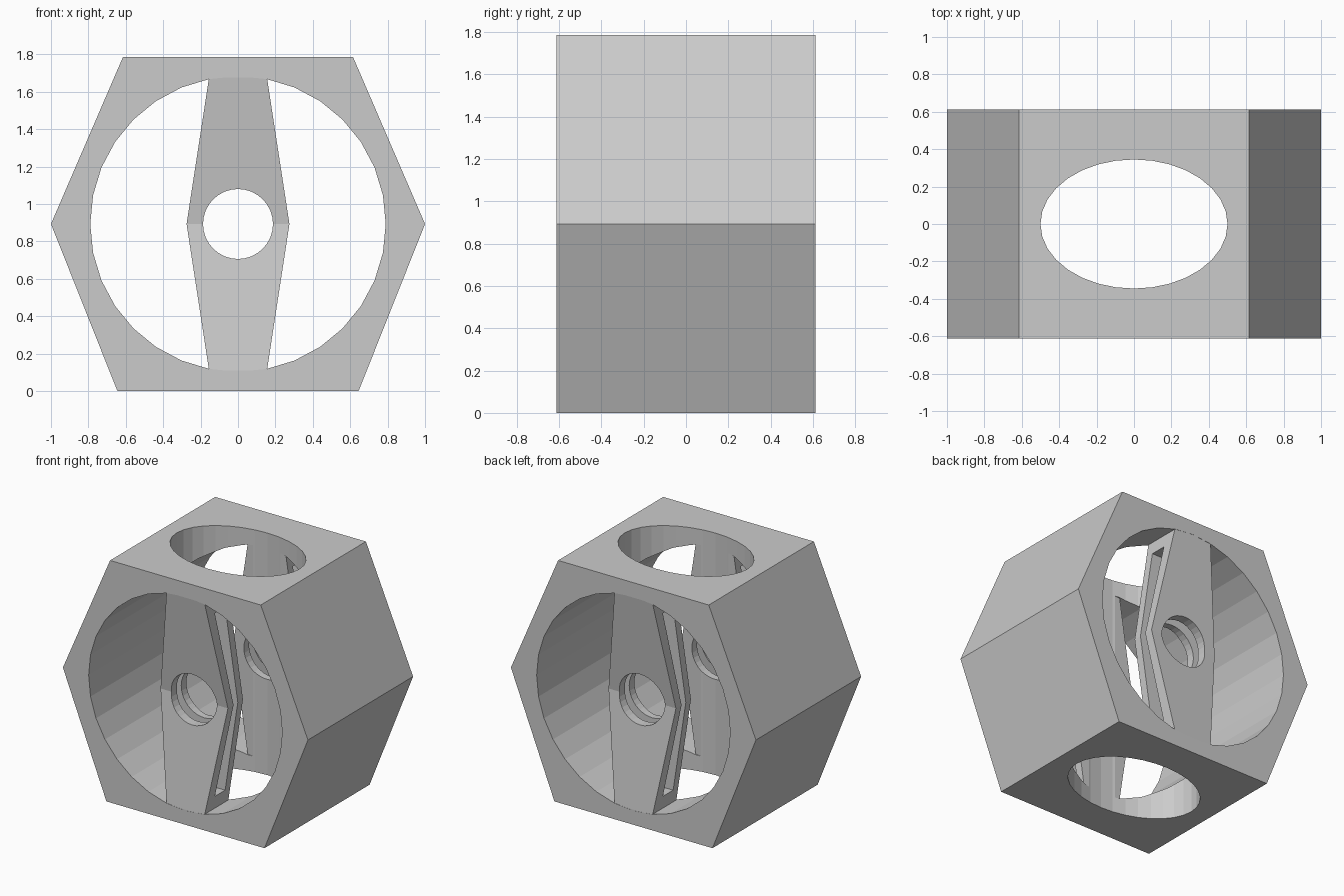
import bpy, bmesh, math
from mathutils import Vector

if "Cube" in bpy.data.objects:
    bpy.data.objects.remove(bpy.data.objects["Cube"])

CZ = 0.893    # height of the centre line
HALF = 0.613  # half depth of the body


def make(name, rings):
    """Closed solid lofted between two matching rings of points."""
    bm = bmesh.new()
    a, b = [[bm.verts.new(Vector(p)) for p in r] for r in rings]
    n = len(a)
    bm.faces.new(a)
    bm.faces.new(b[::-1])
    for i in range(n):
        j = (i + 1) % n
        bm.faces.new((a[j], a[i], b[i], b[j]))
    bmesh.ops.recalc_face_normals(bm, faces=bm.faces)
    me = bpy.data.meshes.new(name)
    bm.to_mesh(me)
    bm.free()
    ob = bpy.data.objects.new(name, me)
    bpy.context.collection.objects.link(ob)
    return ob


def ellipse(rx, ry, n=32):
    return [(rx * math.cos(2 * math.pi * i / n), ry * math.sin(2 * math.pi * i / n))
            for i in range(n)]


def along_y(name, pts, y0, y1):
    return make(name, [[(x, y, z) for x, z in pts] for y in (y0, y1)])


def combine(target, tool, op):
    mod = target.modifiers.new(op.lower(), 'BOOLEAN')
    mod.operation, mod.solver, mod.object = op, 'EXACT', tool
    bpy.context.view_layer.objects.active = target
    bpy.ops.object.modifier_apply(modifier=mod.name)
    bpy.data.objects.remove(tool)


# hexagonal body
hexagon = [(-1, CZ), (-0.615, 2 * CZ), (0.615, 2 * CZ), (1, CZ), (0.645, 0), (-0.645, 0)]
frame = along_y("hexagonal_frame", hexagon, -HALF, HALF)

# large round bore, front to back
bore = [(x, z + CZ) for x, z in ellipse(0.79, 0.79)]
combine(frame, along_y("bore_cutter", bore, -1, 1), 'DIFFERENCE')

# tapered straps on the front and back, dented inwards at mid height
rows = [(-0.83, 0.155, 0.612), (-0.782, 0.155, 0.612), (0, 0.275, 0.51),
        (0.782, 0.155, 0.612), (0.83, 0.155, 0.612)]
for label, s in (("front", -1), ("back", 1)):
    outer = [(w, s * y, z + CZ) for z, w, y in rows]
    outer += [(-w, s * y, z + CZ) for z, w, y in reversed(rows)]
    inner = [(x, s * 0.335, z) for x, y, z in outer]
    bm_strap = make(label + "_strap", [outer, inner])
    # split the folded outer face into flat strips
    bm = bmesh.new()
    bm.from_mesh(bm_strap.data)
    bm.verts.ensure_lookup_table()
    n = len(rows)
    for i in range(1, n - 1):
        bmesh.ops.connect_verts(bm, verts=[bm.verts[i], bm.verts[2 * n - 1 - i]])
    bm.to_mesh(bm_strap.data)
    bm.free()
    combine(frame, bm_strap, 'UNION')

    # side-to-side slot inside the strap
    slot = [(0.515, -0.675), (0.445, 0), (0.515, 0.675), (0.395, 0.675), (0.395, -0.675)]
    cutter = make("slot_cutter", [[(x, s * y, z + CZ) for y, z in slot] for x in (-0.35, 0.35)])
    combine(frame, cutter, 'DIFFERENCE')

# round window through both straps
window = [(x, z + CZ) for x, z in ellipse(0.187, 0.187)]
combine(frame, along_y("window_cutter", window, -1, 1), 'DIFFERENCE')

# oval opening through top and bottom
oval = ellipse(0.5, 0.345)
combine(frame, make("oval_cutter", [[(x, y, z) for x, y in oval] for z in (-0.5, 2.5)]),
        'DIFFERENCE')
